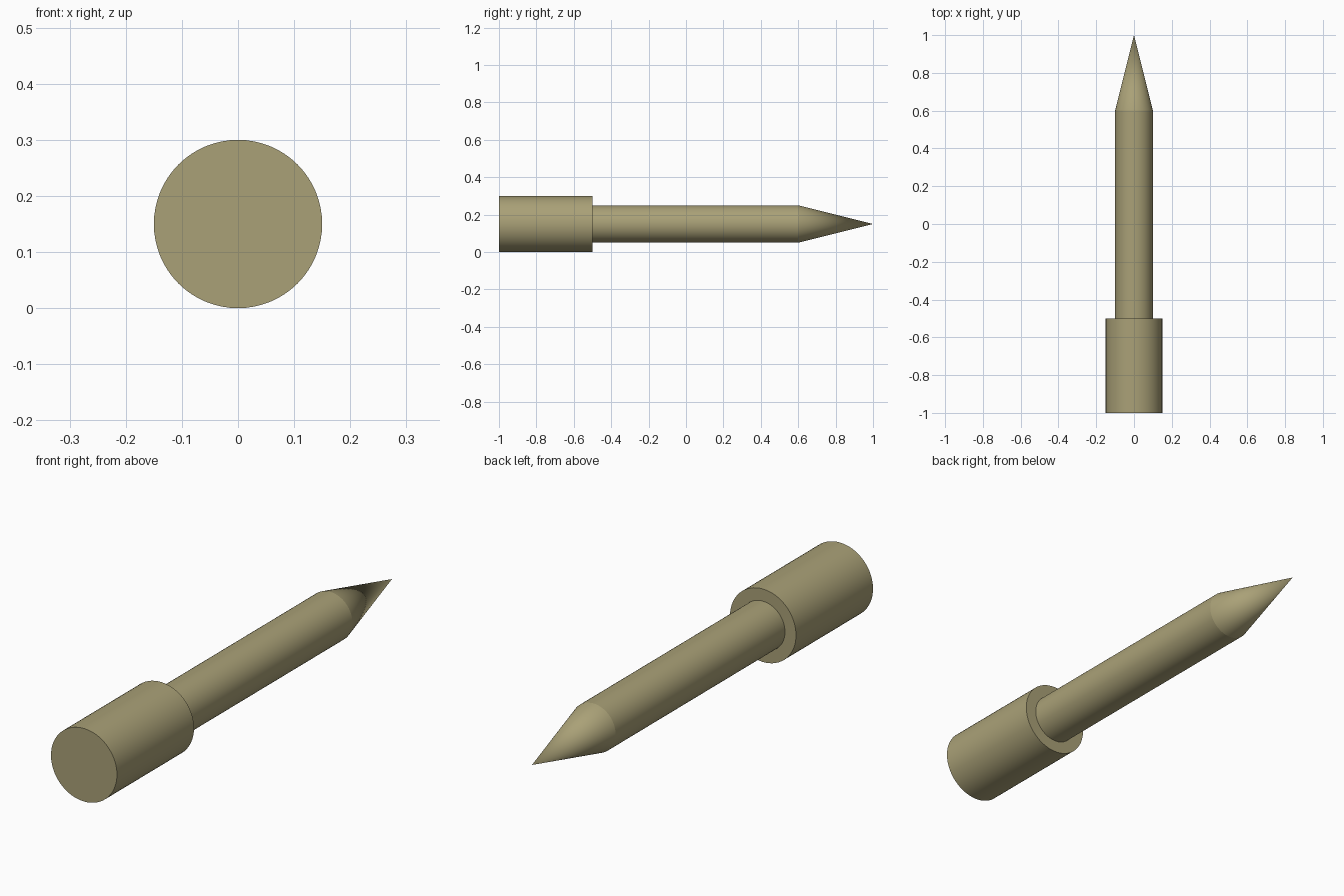
import bpy
import math

if "Cube" in bpy.data.objects:
    bpy.data.objects.remove(bpy.data.objects["Cube"])

AXIS_Z = 0.15   # height of the long axis
SIDES = 64

mat = bpy.data.materials.new("khaki")
mat.diffuse_color = (0.40, 0.355, 0.185, 1.0)
mat.use_nodes = True
mat.node_tree.nodes["Principled BSDF"].inputs["Base Color"].default_value = mat.diffuse_color


def round_part(name, y0, y1, r0, r1):
    """Round solid lying along y, radius r0 at y0 and r1 at y1."""
    bpy.ops.mesh.primitive_cone_add(
        vertices=SIDES, radius1=r0, radius2=r1, depth=y1 - y0,
        location=(0, (y0 + y1) / 2, AXIS_Z),
        rotation=(-math.pi / 2, 0, 0))
    ob = bpy.context.object
    ob.name = name
    ob.data.materials.append(mat)
    bpy.ops.object.shade_smooth_by_angle(angle=math.radians(35))
    return ob


# Thick handle at the front
round_part("handle", -1.0, -0.5, 0.15, 0.15)
# Slim shaft
round_part("shaft", -0.5, 0.6, 0.10, 0.10)
# Pointed tip at the back
round_part("tip", 0.6, 1.0, 0.10, 0.0)
